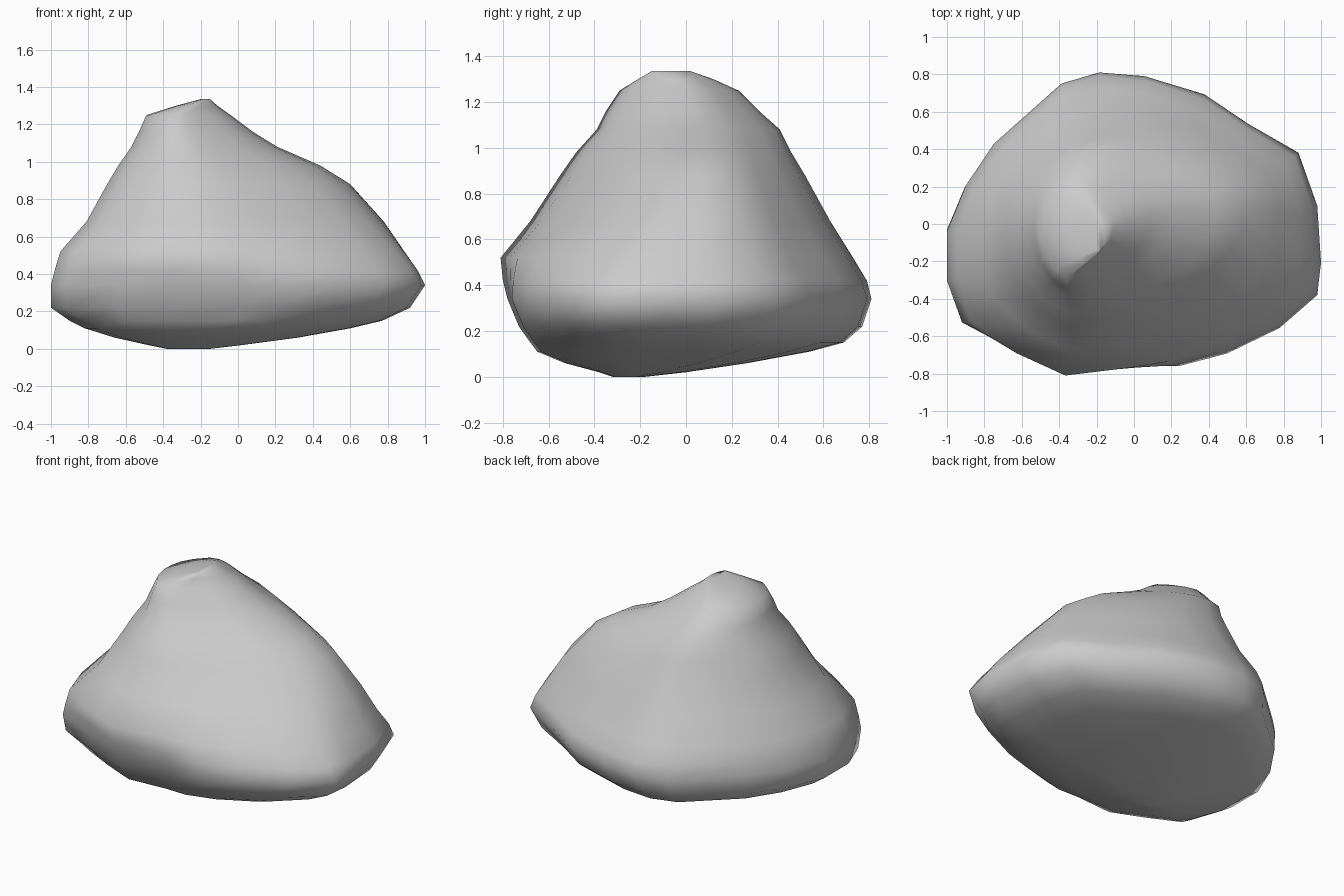
import bpy, bmesh

if "Cube" in bpy.data.objects:
    bpy.data.objects.remove(bpy.data.objects["Cube"])

# Matching outlines of the boulder: widest girth and upper shoulder
girth = [(.99, -.22), (.97, .09), (.87, .38), (.6, .54), (.37, .7), (.05, .8), (-.19, .82),
         (-.39, .76), (-.75, .43), (-.9, .2), (-1, -.05), (-1, -.32), (-.92, -.55), (-.63, -.69),
         (-.34, -.81), (.03, -.785), (.23, -.79), (.49, -.72), (.77, -.58), (.97, -.4)]
shoulder = [(.57, -.05), (.6, .08), (.56, .22), (.42, .32), (.25, .42), (.05, .5), (-.15, .53),
            (-.32, .5), (-.52, .35), (-.64, .2), (-.69, .05), (-.7, -.1), (-.64, -.3), (-.5, -.46),
            (-.33, -.55), (-.1, -.5), (.07, -.43), (.25, -.34), (.4, -.25), (.5, -.15)]

# Height, then x and y extents of each slice
slices = [(0, -.38, -.15, -.32, -.18), (.02, -.48, .02, -.38, .0), (.06, -.66, .32, -.53, .27),
          (.11, -.82, .6, -.65, .54), (.15, -.9, .77, -.68, .69), (.22, -1, .92, -.73, .77),
          (.34, -1, 1, -.78, .81), (.42, -.98, .96, -.8, .79), (.52, -.95, .89, -.81, .73),
          (.68, -.81, .78, -.68, .63), (.88, -.7, .6, -.55, .52), (.98, -.64, .44, -.48, .46),
          (1.08, -.57, .21, -.39, .41), (1.16, -.53, .08, -.35, .32), (1.25, -.49, -.04, -.29, .23),
          (1.3, -.33, -.11, -.21, .12), (1.335, -.2, -.15, -.15, .02)]


def normalised(points):
    """Rescale an outline to the unit square."""
    xs, ys = zip(*points)
    return [((x - min(xs)) / (max(xs) - min(xs)), (y - min(ys)) / (max(ys) - min(ys)))
            for x, y in points]


low, high = normalised(girth), normalised(shoulder)
bm = bmesh.new()
rings = []
for z, x0, x1, y0, y1 in slices:
    t = min(1, max(0, (z - .34) / .5))
    shape = normalised([(a[0] + (b[0] - a[0]) * t, a[1] + (b[1] - a[1]) * t)
                        for a, b in zip(low, high)])
    rings.append([bm.verts.new((x0 + u * (x1 - x0), y0 + v * (y1 - y0), z)) for u, v in shape])

# Skin the slices and close both ends
n = len(girth)
for a, b in zip(rings, rings[1:]):
    for i in range(n):
        j = (i + 1) % n
        bm.faces.new((a[i], a[j], b[j], b[i]))
bm.faces.new(rings[0][::-1])
bm.faces.new(rings[-1])
bmesh.ops.recalc_face_normals(bm, faces=bm.faces)
for f in bm.faces:
    f.smooth = True

mesh = bpy.data.meshes.new("boulder")
bm.to_mesh(mesh)
bm.free()
boulder = bpy.data.objects.new("boulder", mesh)
bpy.context.collection.objects.link(boulder)
